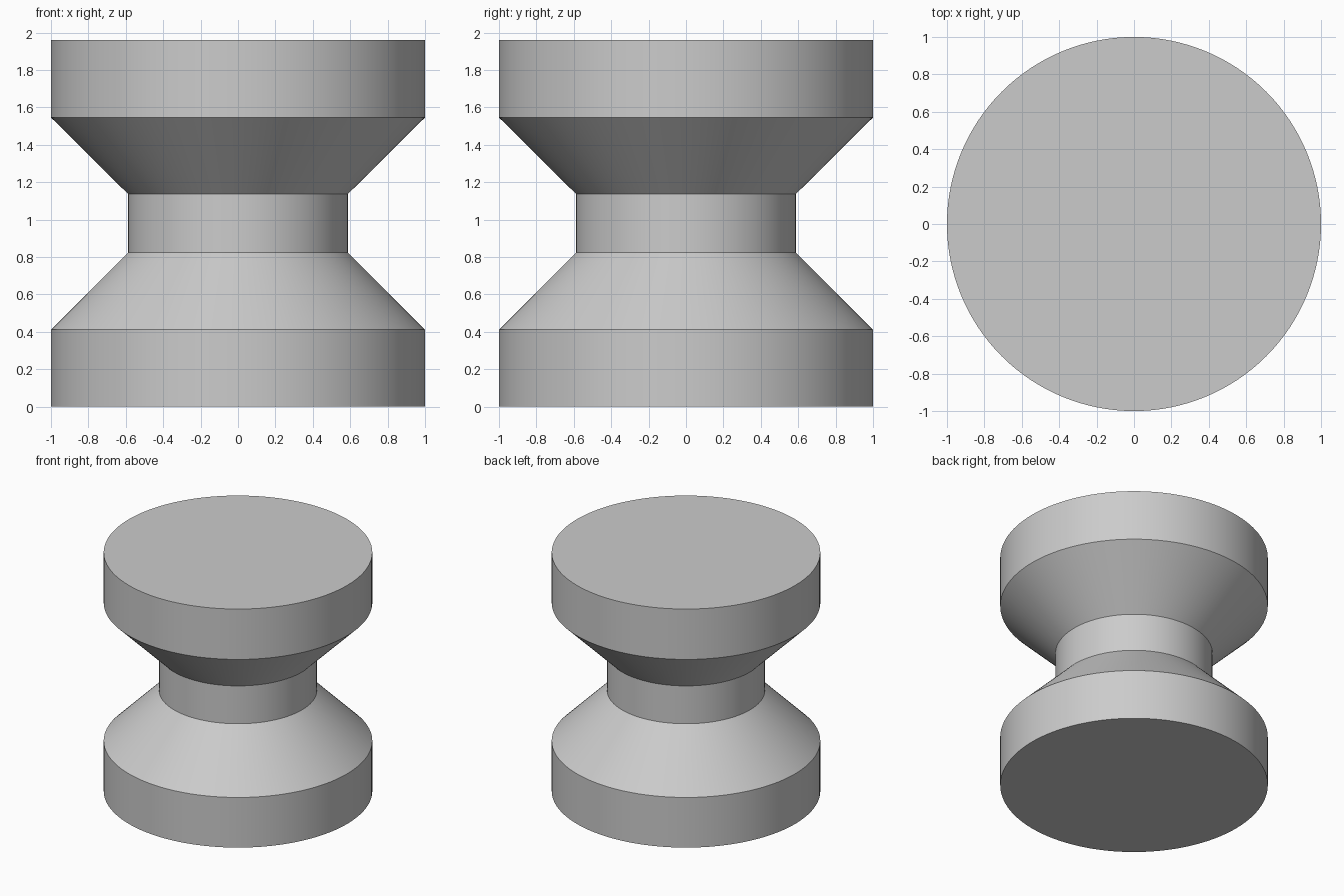
import bpy, bmesh, math

cube = bpy.data.objects.get("Cube")
if cube:
    bpy.data.objects.remove(cube, do_unlink=True)

SEGMENTS = 128
RIM, NECK = 1.0, 0.587
# (radius, height) from the bottom rim to the top rim
PROFILE = [(RIM, 0), (RIM, 0.412), (NECK, 0.825),
           (NECK, 1.136), (RIM, 1.546), (RIM, 1.96)]

# Plain grey material
grey = bpy.data.materials.new("plain_grey")
grey.use_nodes = True
colour = (0.6, 0.6, 0.6, 1)
grey.diffuse_color = colour
grey.node_tree.nodes["Principled BSDF"].inputs["Base Color"].default_value = colour

# Turned spool body: rings joined by side bands, closed with flat caps
bm = bmesh.new()
rings = [[bm.verts.new((r * math.cos(math.tau * i / SEGMENTS),
                        r * math.sin(math.tau * i / SEGMENTS), z))
          for i in range(SEGMENTS)] for r, z in PROFILE]
for low, high in zip(rings, rings[1:]):
    for i in range(SEGMENTS):
        j = (i + 1) % SEGMENTS
        bm.faces.new((low[i], low[j], high[j], high[i]))
bm.faces.new(reversed(rings[0]))
bm.faces.new(rings[-1])

mesh = bpy.data.meshes.new("spool_body")
bm.to_mesh(mesh)
bm.free()
mesh.materials.append(grey)
spool = bpy.data.objects.new("spool_body", mesh)
bpy.context.collection.objects.link(spool)

# Smooth round walls with crisp edges between bands
bpy.ops.object.select_all(action='DESELECT')
spool.select_set(True)
bpy.context.view_layer.objects.active = spool
bpy.ops.object.shade_smooth_by_angle(angle=math.radians(30))
